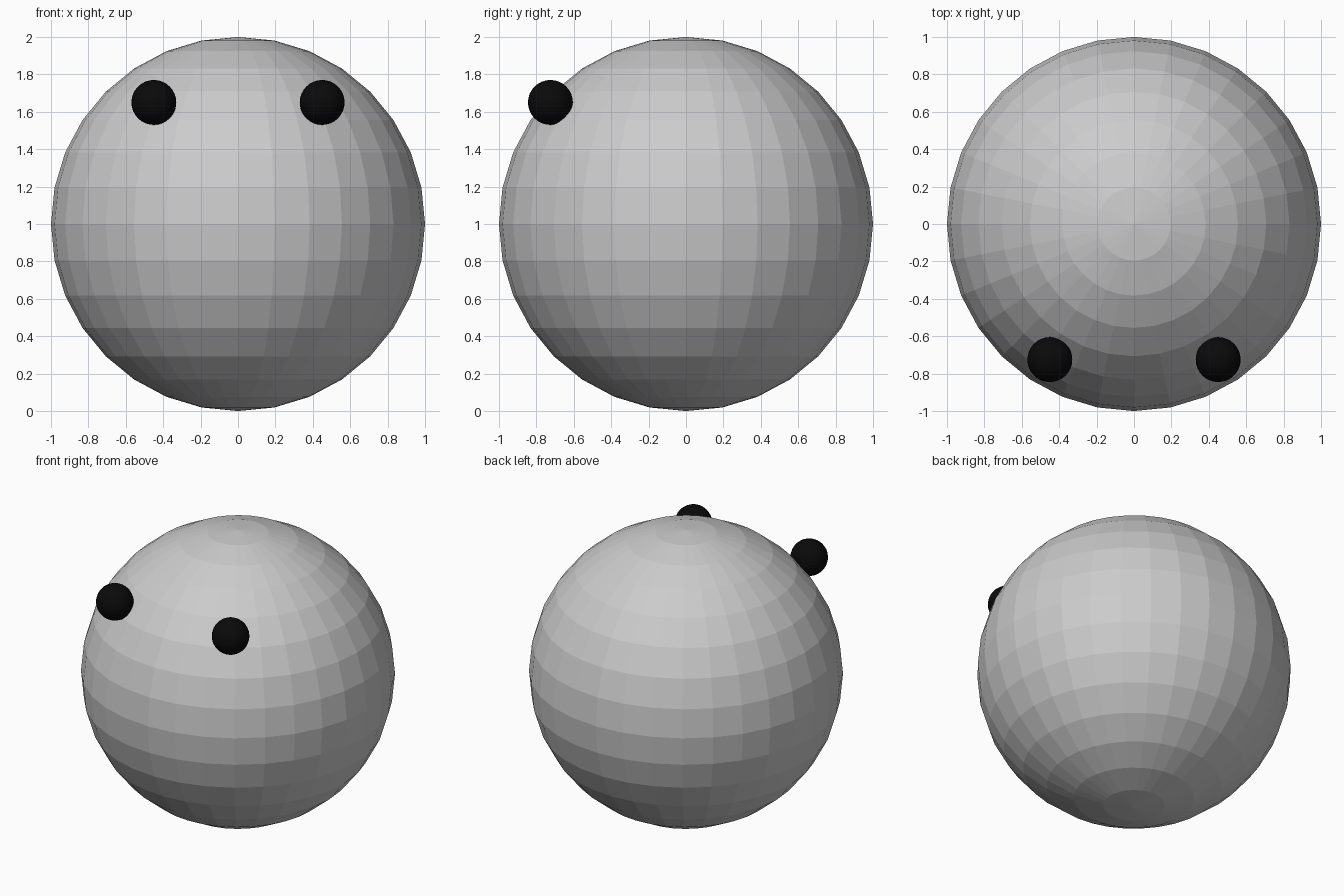
import bpy

if "Cube" in bpy.data.objects:
    bpy.data.objects.remove(bpy.data.objects["Cube"])

black = bpy.data.materials.new("black")
black.diffuse_color = (0.003, 0.003, 0.003, 1)
black.use_nodes = True
black.node_tree.nodes["Principled BSDF"].inputs["Base Color"].default_value = black.diffuse_color


def ball(name, radius, location, material=None):
    bpy.ops.mesh.primitive_uv_sphere_add(segments=32, ring_count=16,
                                         radius=radius, location=location)
    obj = bpy.context.object
    obj.name = name
    if material:
        obj.data.materials.append(material)
    return obj


# Faceted round body
ball("body", 1.0, (0, 0, 1))

# Pair of black eyes on the upper front
for side, label in ((-1, "left"), (1, "right")):
    ball(f"eye_{label}", 0.12, (side * 0.45, -0.725, 1.65), black)
